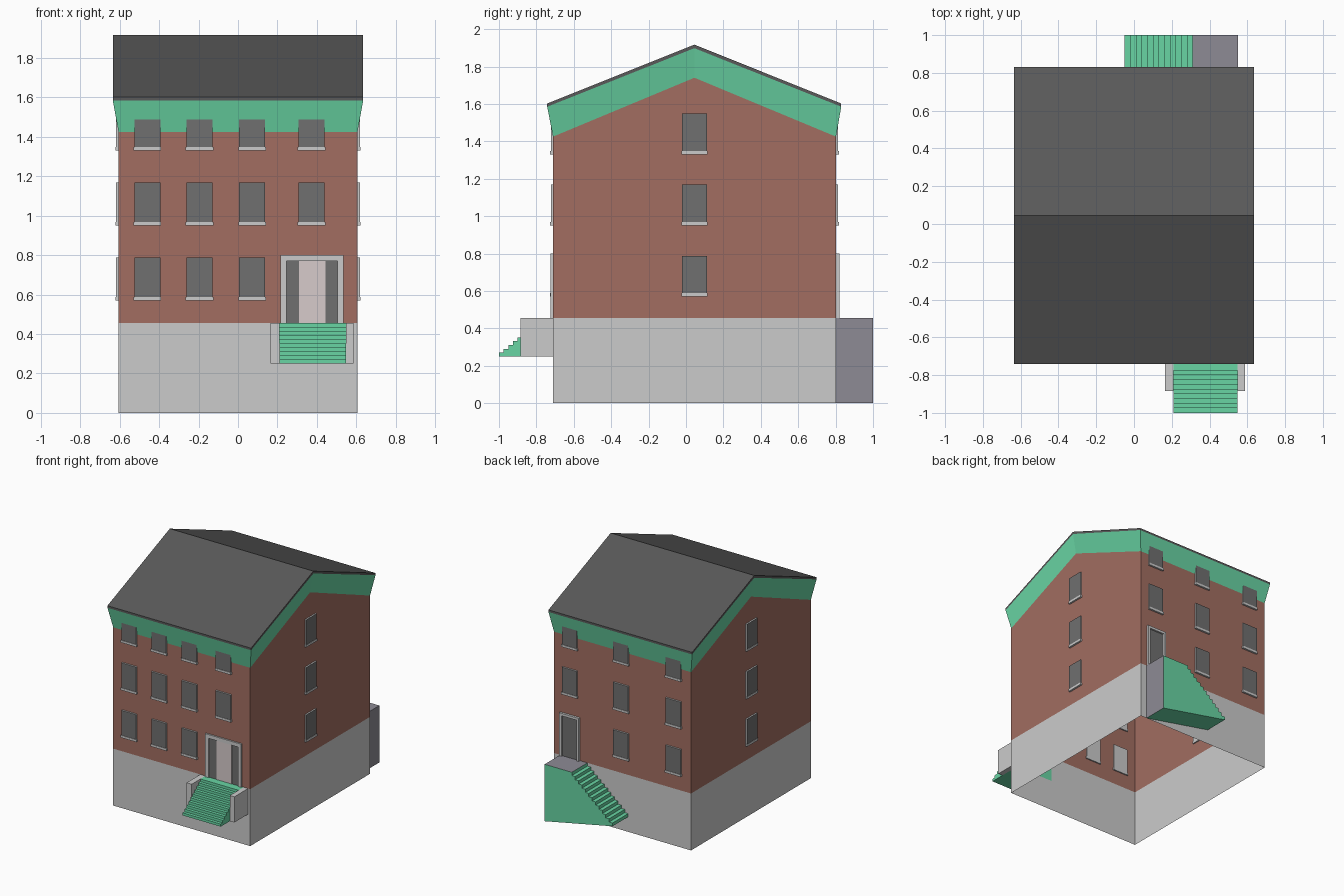
import bpy, bmesh
from math import pi
from mathutils import Matrix, Vector

if "Cube" in bpy.data.objects:
    bpy.data.objects.remove(bpy.data.objects["Cube"])


def material(name, rgb):
    m = bpy.data.materials.new(name)
    m.diffuse_color = (*rgb, 1)
    m.use_nodes = True
    m.node_tree.nodes["Principled BSDF"].inputs["Base Color"].default_value = m.diffuse_color
    return m


GREY = material("stone", (0.8, 0.8, 0.8))
BRICK = material("brick", (0.36, 0.155, 0.12))
GREEN = material("green", (0.14, 0.66, 0.37))
ROOF = material("roof_dark", (0.1, 0.1, 0.1))
GLASS = material("glass_dark", (0.16, 0.16, 0.16))
DOOR = material("door_pale", (0.68, 0.6, 0.6))
SLATE = material("landing_slate", (0.27, 0.26, 0.3))


def make(name, verts, faces, *mats):
    me = bpy.data.meshes.new(name)
    me.from_pydata(verts, [], faces)
    for m in mats:
        me.materials.append(m)
    bm = bmesh.new()
    bm.from_mesh(me)
    bmesh.ops.recalc_face_normals(bm, faces=bm.faces)
    bm.to_mesh(me)
    bm.free()
    ob = bpy.data.objects.new(name, me)
    bpy.context.collection.objects.link(ob)
    return ob


def prism(name, profile, a, b, axis, *mats):
    """Extrude a 2D profile (horizontal, z) along x or y from a to b."""
    n = len(profile)
    put = (lambda t, h, z: (t, h, z)) if axis == 'x' else (lambda t, h, z: (h, t, z))
    verts = [put(t, h, z) for t in (a, b) for h, z in profile]
    faces = [(i, (i + 1) % n, n + (i + 1) % n, n + i) for i in range(n)]
    faces += [tuple(range(n)), tuple(range(n, 2 * n))]
    return make(name, verts, faces, *mats)


def box(name, x, y, z, *mats):
    return prism(name, [(y[0], z[0]), (y[1], z[0]), (y[1], z[1]), (y[0], z[1])],
                 x[0], x[1], 'x', *mats)


def loft(name, low, high, mat):
    """Open shell between two closed rings."""
    n = len(low)
    faces = [(i, (i + 1) % n, n + (i + 1) % n, n + i) for i in range(n)]
    return make(name, low + high, faces, mat)


def ring(hx, y0, y1, z_eave, z_ridge):
    return [(-hx, y0, z_eave), (hx, y0, z_eave), (hx, YC, z_ridge),
            (hx, y1, z_eave), (-hx, y1, z_eave), (-hx, YC, z_ridge)]


HX, Y0, Y1, YC, ZB = 0.606, -0.711, 0.802, 0.045, 0.455

# Shell: foundation, brick walls and flared band under the roof
base, sill_line = ring(HX, Y0, Y1, 0, 0), ring(HX, Y0, Y1, ZB, ZB)
wall_top = ring(HX, Y0, Y1, 1.425, 1.74)
loft("foundation", base, sill_line, GREY)
loft("brick_walls", sill_line, wall_top, BRICK)
loft("cornice_band", wall_top, ring(0.635, -0.742, 0.83, 1.585, 1.898), GREEN)

# Gabled roof slab
prism("roof", [(-0.742, 1.585), (YC, 1.898), (0.83, 1.585),
               (0.83, 1.602), (YC, 1.917), (-0.742, 1.602)], -0.635, 0.635, 'x', ROOF)

# Windows: one pane and one sill mesh facing -y, reused on every side
pane = box("window", (-0.066, 0.066), (-0.012, 0.01), (0.015, 0.218), GREY, GLASS)
for p in pane.data.polygons:
    p.material_index = int(p.normal.y < -0.9)
sill = box("window_sill", (-0.07, 0.07), (-0.015, 0.01), (0, 0.018), GREY)
ROWS = (0.57, 0.95, 1.33)


def window(x, y, z, turn):
    for src in (pane, sill):
        ob = src.copy()
        ob.matrix_world = Matrix.Translation((x, y, z)) @ Matrix.Rotation(turn, 4, 'Z')
        bpy.context.collection.objects.link(ob)


for r, z in enumerate(ROWS):
    for x in (-0.46, -0.195, 0.072, 0.373):
        if r or x < 0.3:
            window(x, Y0, z, 0)
    for x in (0.463, 0.009, -0.454):
        if r or x < 0.3:
            window(x, Y1, z, pi)
    window(HX, YC, z, pi / 2)
    window(-HX, YC, z, -pi / 2)
for src in (pane, sill):
    bpy.data.objects.remove(src)


# Doors: frame as an upside-down U, then leaf
def frame(name, x0, x1, top, t, ya, yb):
    prism(name, [(x0, ZB), (x0, top), (x1, top), (x1, ZB), (x1 - t, ZB),
                 (x1 - t, top - t), (x0 + t, top - t), (x0 + t, ZB)], ya, yb, 'y', GREY)


frame("front_door_frame", 0.215, 0.535, 0.80, 0.03, Y0 - 0.013, Y0 + 0.01)
box("front_door", (0.31, 0.445), (Y0 - 0.005, Y0 + 0.01), (ZB, 0.77), DOOR)
for x in (0.245, 0.445):
    box("front_door_sidelight", (x, x + 0.065), (Y0 - 0.003, Y0 + 0.01), (ZB, 0.77), GLASS)
frame("back_door_frame", 0.375, 0.548, 0.80, 0.02, Y1 - 0.01, Y1 + 0.018)
box("back_door", (0.395, 0.528), (Y1 - 0.01, Y1 + 0.004), (ZB, 0.78), GLASS)


def steps(h0, z0, h1, z1, n):
    """Stair line rising from (h0, z0) to (h1, z1)."""
    dh, dz = (h1 - h0) / n, (z1 - z0) / n
    return [(h0 + dh * ((k + 0) // 2), z0 + dz * ((k + 1) // 2)) for k in range(2 * n)]


# Front steps between two cheek blocks
prism("front_steps", steps(-1.0, 0.25, -0.75, ZB, 10) + [(Y0, ZB), (Y0, 0.25)],
      0.21, 0.547, 'x', GREEN)
box("step_cheek_left", (0.165, 0.21), (-0.885, Y0), (0.25, ZB), GREY)
box("step_cheek_right", (0.547, 0.587), (-0.885, Y0), (0.25, ZB), GREY)

# Back stair running along the wall up to a landing
stair = prism("back_stair", steps(-0.05, 0.12, 0.34, ZB, 13) + [(0.55, ZB), (0.55, 0)],
              Y1, 1.0, 'y', GREEN, SLATE)
for p in stair.data.polygons:
    if p.center.x > 0.4 and abs(p.normal.y) < 0.5 and p.normal.z > -0.5:
        p.material_index = 1
